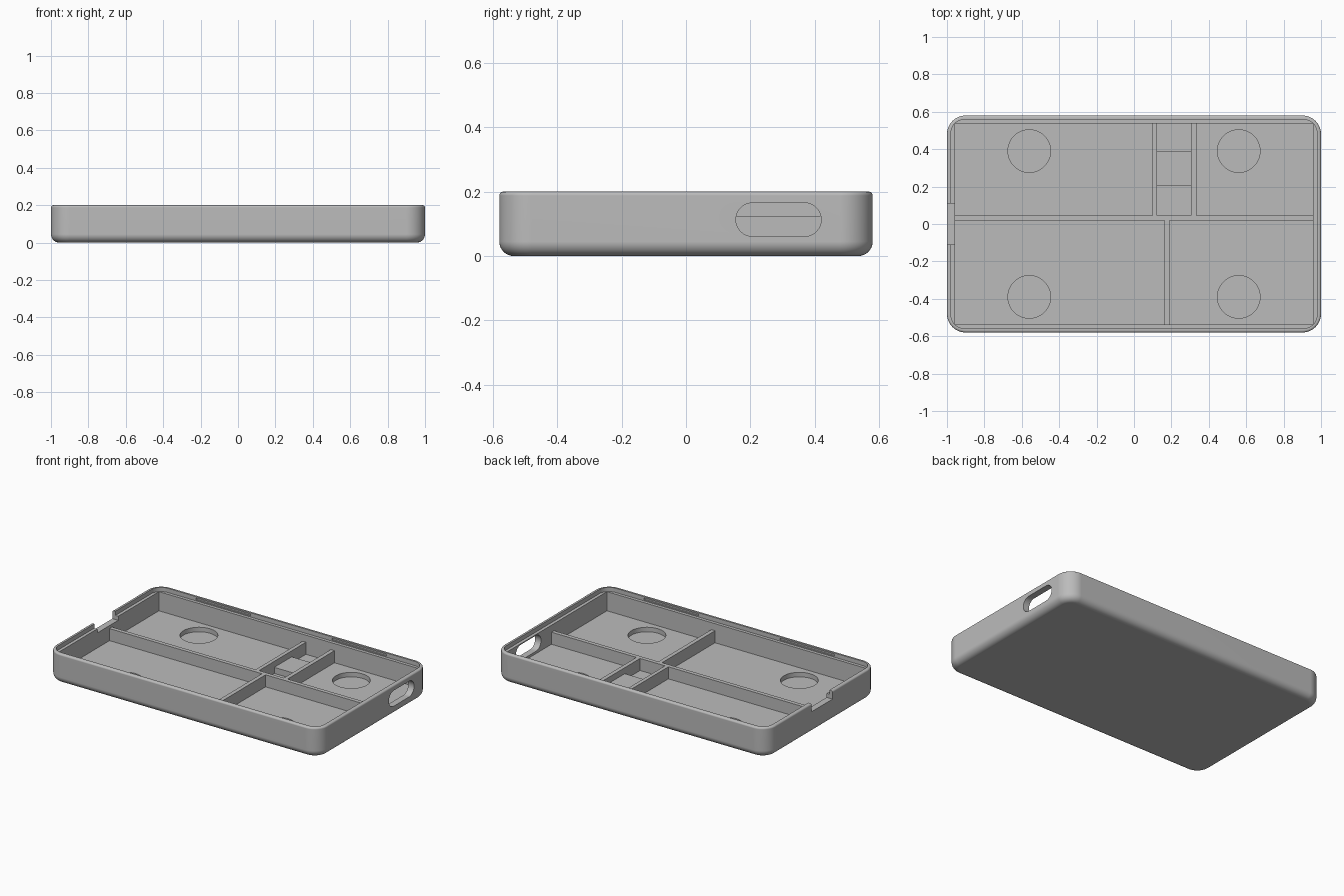
import bpy, bmesh, math
from mathutils import Matrix, Vector

cube = bpy.data.objects.get("Cube")
if cube:
    bpy.data.objects.remove(cube, do_unlink=True)

grey = bpy.data.materials.new("light_grey_plastic")
grey.use_nodes = True
GREY = (0.5, 0.5, 0.5, 1)
grey.diffuse_color = GREY
grey.node_tree.nodes["Principled BSDF"].inputs["Base Color"].default_value = GREY

HX, HY, TOP = 1.0, 0.58, 0.2       # half sizes and height of the tray
FLOOR, LEDGE, RIB = 0.045, 0.172, 0.125


def finish(name, bm):
    bmesh.ops.recalc_face_normals(bm, faces=bm.faces)
    mesh = bpy.data.meshes.new(name)
    bm.to_mesh(mesh)
    bm.free()
    mesh.materials.append(grey)
    obj = bpy.data.objects.new(name, mesh)
    bpy.context.scene.collection.objects.link(obj)
    return obj


def box(name, x0, x1, y0, y1, z0, z1):
    bm = bmesh.new()
    size = Matrix.Diagonal((x1 - x0, y1 - y0, z1 - z0, 1))
    mid = Matrix.Translation(((x0 + x1) / 2, (y0 + y1) / 2, (z0 + z1) / 2))
    bmesh.ops.create_cube(bm, size=1, matrix=mid @ size)
    return finish(name, bm)


def ring(bm, inset, z, radius, steps=12):
    """Rounded rectangle loop, inset from the outer walls."""
    verts = []
    for q, (sx, sy) in enumerate(((1, 1), (-1, 1), (-1, -1), (1, -1))):
        cx, cy = sx * (HX - inset - radius), sy * (HY - inset - radius)
        for i in range(steps + 1):
            a = (q + i / steps) * math.pi / 2
            verts.append(bm.verts.new((cx + radius * math.cos(a), cy + radius * math.sin(a), z)))
    return verts


# Tray shell: rounded base, straight wall, eased rim, stepped lip, cavity
R, FB, FT = 0.1, 0.045, 0.012
profile = []
for i in range(9):
    a = i / 8 * math.pi / 2
    inset = FB * (1 - math.sin(a))
    profile.append((inset, FB * (1 - math.cos(a)), R - inset))
for i in range(5):
    a = i / 4 * math.pi / 2
    inset = FT * (1 - math.cos(a))
    profile.append((inset, TOP - FT + FT * math.sin(a), R - inset))
profile += [(0.022, TOP, 0.07), (0.022, LEDGE, 0.07),
            (0.043, LEDGE, 0.004), (0.043, FLOOR, 0.004)]
bm = bmesh.new()
loops = [ring(bm, *p) for p in profile]
for a, b in zip(loops, loops[1:]):
    for i in range(len(a)):
        j = (i + 1) % len(a)
        bm.faces.new((a[i], a[j], b[j], b[i]))
bm.faces.new(loops[0])
bm.faces.new(loops[-1])
tray = finish("tray_shell", bm)

cutters = []

# Shallow round pockets in the floor
for sx in (-1, 1):
    for sy in (-1, 1):
        bm = bmesh.new()
        bmesh.ops.create_cone(bm, cap_ends=True, segments=48, radius1=0.114, radius2=0.114,
                              depth=0.1, matrix=Matrix.Translation((sx * 0.56, sy * 0.39, 0.065)))
        cutters.append(finish("pocket_cutter", bm))

# Long snap grooves in both long lips
for sy in (-1, 1):
    for sx in (-1, 1):
        y0, y1 = sorted((sy * 0.54, sy * 0.566))
        x0, x1 = sorted((sx * 0.3, sx * 0.7))
        cutters.append(box("groove_cutter", x0, x1, y0, y1, 0.179, 0.191))

# Notch in one end wall
cutters.append(box("notch_cutter", -1.1, -0.94, -0.11, 0.11, 0.145, 0.3))

# Rounded port in the other end wall
bm = bmesh.new()
pr = 0.052
outline = []
for k, cy in enumerate((0.42 - pr, 0.155 + pr)):
    for i in range(17):
        a = -math.pi / 2 + (i / 16 + k) * math.pi
        outline.append(bm.verts.new((0.9, cy + pr * math.cos(a), 0.113 + pr * math.sin(a))))
face = bm.faces.new(outline)
new = bmesh.ops.extrude_face_region(bm, geom=[face])["geom"]
bmesh.ops.translate(bm, vec=Vector((0.2, 0, 0)),
                    verts=[v for v in new if isinstance(v, bmesh.types.BMVert)])
cutters.append(finish("port_cutter", bm))

bpy.context.view_layer.objects.active = tray
for c in cutters:
    c.hide_render = True
    mod = tray.modifiers.new("cut", "BOOLEAN")
    mod.operation, mod.solver, mod.object = "DIFFERENCE", "EXACT", c
    bpy.ops.object.modifier_apply(modifier=mod.name)
    bpy.data.objects.remove(c, do_unlink=True)

# Smooth the rounded walls, keep edges crisp
bpy.ops.object.select_all(action="DESELECT")
tray.select_set(True)
bpy.ops.object.shade_smooth_by_angle(angle=math.radians(35))
weighted = tray.modifiers.new("flat_faces", "WEIGHTED_NORMAL")
weighted.keep_sharp = True

# Dividing ribs and the small block between the two rear ribs
END, SIDE, LOW = 0.96, 0.54, FLOOR - 0.01
box("long_rib", -END, END, 0.018, 0.045, LOW, RIB)
box("front_rib", 0.163, 0.19, -SIDE, 0.018, LOW, RIB)
box("rear_rib_right", 0.098, 0.123, 0.045, SIDE, LOW, RIB)
box("rear_rib_left", 0.306, 0.333, 0.045, SIDE, LOW, RIB)
box("rib_block", 0.123, 0.306, 0.205, 0.388, LOW, 0.085)
